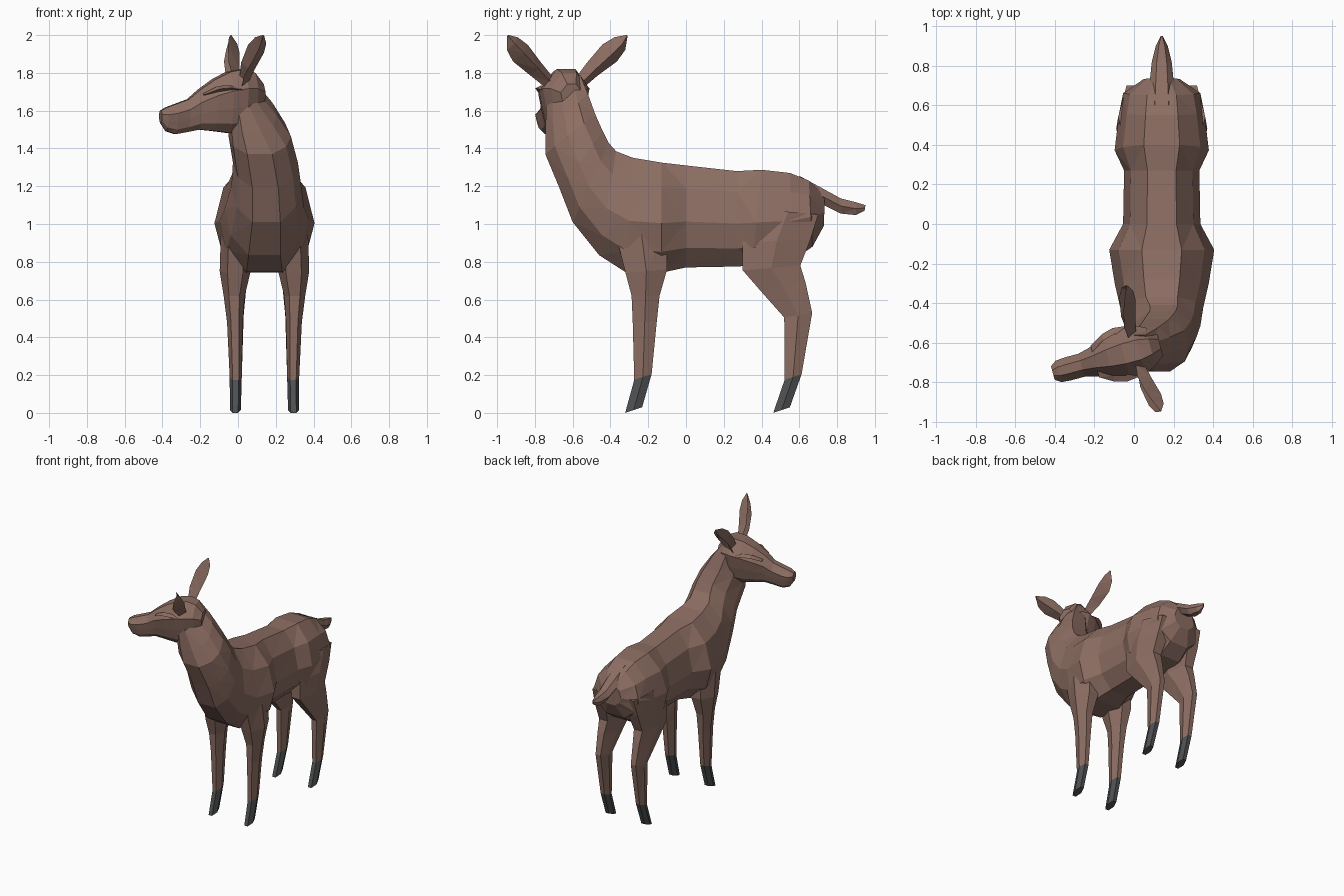
import bpy, bmesh, math
from mathutils import Vector as V

if "Cube" in bpy.data.objects:
    bpy.data.objects.remove(bpy.data.objects["Cube"])

def material(name, rgb):
    m = bpy.data.materials.new(name)
    m.diffuse_color = (*rgb, 1)
    m.use_nodes = True
    m.node_tree.nodes["Principled BSDF"].inputs["Base Color"].default_value = m.diffuse_color
    return m

FUR = material("brown fur", (0.266, 0.156, 0.125))
HOOF = material("dark grey hoof", (0.075, 0.08, 0.083))
CX = 0.14  # body centre line

def loft(name, rings, hoof_ring=None):
    """Skin a list of equal point rings, cap both ends."""
    bm = bmesh.new()
    rows = [[bm.verts.new(p) for p in r] for r in rings]
    n = len(rows[0])
    for k, (a, b) in enumerate(zip(rows, rows[1:])):
        for i in range(n):
            j = (i + 1) % n
            f = bm.faces.new((a[i], a[j], b[j], b[i]))
            f.material_index = int(hoof_ring is not None and k >= hoof_ring)
    bm.faces.new(rows[0])
    bm.faces.new(rows[-1]).material_index = int(hoof_ring is not None)
    bmesh.ops.recalc_face_normals(bm, faces=bm.faces)
    bmesh.ops.triangulate(bm, faces=bm.faces)
    me = bpy.data.meshes.new(name)
    bm.to_mesh(me)
    bm.free()
    me.materials.append(FUR)
    if hoof_ring is not None:
        me.materials.append(HOOF)
    ob = bpy.data.objects.new(name, me)
    bpy.context.collection.objects.link(ob)
    return ob

def mirrored(half):
    """Full closed outline from its right half, listed top to bottom."""
    return half + [(-a, b) for a, b in reversed(half)]

BODY = mirrored([(.38, 1), (.82, .55), (1, -.1), (.85, -.62), (.4, -1)])
LIMB = [(.5, 1), (1, 0), (.5, -1), (-.5, -1), (-1, 0), (-.5, 1)]
HEAD = mirrored([(.4, 1), (1, .38), (.85, -.2), (.68, -.7), (.3, -1)])

def ring(shape, top, bot, cx, hw):
    """Outline spanned between two (y, z) points, hw wide on each side."""
    t, b = V((cx, *top)), V((cx, *bot))
    c, v = (t + b) / 2, (t - b) / 2
    return [c + V((hw * p, 0, 0)) + v * q for p, q in shape]

# torso and neck, from rump to the back of the head
body = [
    ((.735, 1.15), (.73, .99), CX, .09),
    ((.65, 1.23), (.67, .88), CX, .195),
    ((.55, 1.27), (.57, .81), CX, .215),
    ((.40, 1.287), (.35, .78), CX, .238),
    ((.27, 1.28), (.27, .775), CX, .19),
    ((0, 1.31), (0, .77), CX, .195),
    ((-.13, 1.325), (-.13, .742), CX, .265),
    ((-.28, 1.35), (-.32, .745), CX, .237),
    ((-.37, 1.385), (-.46, .835), CX, .21),
    ((-.41, 1.43), (-.60, 1.01), .15, .185),
    ((-.44, 1.49), (-.67, 1.19), .145, .172),
    ((-.48, 1.58), (-.745, 1.37), .115, .165),
    ((-.52, 1.69), (-.745, 1.48), .075, .13),
    ((-.56, 1.79), (-.74, 1.62), .03, .075),
]
loft("torso_and_neck", [ring(BODY, *r) for r in body])

# tail
tail = [
    ((.60, 1.255), (.66, 1.10), CX, .07),
    ((.72, 1.19), (.73, 1.10), CX, .06),
    ((.82, 1.135), (.82, 1.055), CX, .05),
    ((.90, 1.115), (.90, 1.047), CX, .03),
    ((.95, 1.10), (.945, 1.07), CX, .006),
]
loft("tail", [ring(LIMB, *r) for r in tail])

# legs: back point, front point, distance from centre line, half width
front_leg = [
    ((-.10, .98), (-.38, .98), .145, .085),
    ((-.10, .76), (-.32, .74), .155, .082),
    ((-.14, .62), (-.288, .62), .16, .056),
    ((-.155, .48), (-.282, .48), .156, .042),
    ((-.182, .205), (-.274, .175), .152, .032),
    ((-.232, .03), (-.322, 0), .154, .029),
]
hind_leg = [
    ((.70, 1.05), (.38, 1.08), .135, .085),
    ((.66, .92), (.30, .90), .14, .09),
    ((.605, .78), (.30, .755), .15, .072),
    ((.633, .69), (.40, .64), .152, .056),
    ((.668, .53), (.52, .505), .152, .042),
    ((.612, .205), (.522, .175), .152, .032),
    ((.55, .03), (.462, 0), .154, .029),
]
for name, leg in (("front_leg", front_leg), ("hind_leg", hind_leg)):
    for side, s in (("left", -1), ("right", 1)):
        rings = [ring(LIMB, b, f, CX + s * off, hw) for b, f, off, hw in leg]
        loft(f"{side}_{name}", rings, hoof_ring=len(leg) - 2)

# head frame: t runs back from the nose, s sideways
NOSE = V((-.41, -.752, 0))
BACK = V((.96, .26, 0)).normalized()
SIDE = V((BACK.y, -BACK.x, 0))
UP = V((0, 0, 1))

def at(t, s, z):
    return NOSE + BACK * t + SIDE * s + UP * z

# head: distance from nose, half width, top, bottom
head = [
    (0, .035, 1.60, 1.535), (.03, .056, 1.617, 1.492), (.08, .06, 1.635, 1.476),
    (.15, .06, 1.66, 1.488), (.21, .075, 1.71, 1.50), (.29, .108, 1.765, 1.492),
    (.37, .128, 1.805, 1.482), (.45, .128, 1.82, 1.488), (.51, .10, 1.80, 1.53),
    (.56, .06, 1.74, 1.60),
]
loft("head", [[at(t, hw * a, (top + bot) / 2 + b * (top - bot) / 2)
               for a, b in HEAD] for t, hw, top, bot in head])

# brows and ears
ear = [  # t, s, z, half width, depth of cup
    (.43, .09, 1.755, .035, .03), (.43, .155, 1.82, .045, .045),
    (.45, .245, 1.905, .06, .05), (.465, .295, 1.955, .045, .035),
    (.475, .328, 1.998, .004, .004),
]
for side, s in (("left", 1), ("right", -1)):
    across = SIDE * (-s * .66) + UP * .75
    rings = []
    for t, d, z, w, cup in ear:
        c = at(t, s * d, z)
        rings.append([c + across * w - BACK * cup * .5, c + BACK * cup,
                      c - across * w - BACK * cup * .5, c + BACK * cup * .35])
    loft(f"{side}_ear", rings)
    brow = [(.22, .07, 1.685, .006), (.29, .112, 1.715, .016),
            (.35, .128, 1.72, .014), (.42, .12, 1.71, .005)]
    loft(f"{side}_brow", [[at(t, s * (d - .02), z + h), at(t, s * (d + .012), z),
                           at(t, s * (d - .02), z - h)] for t, d, z, h in brow])
